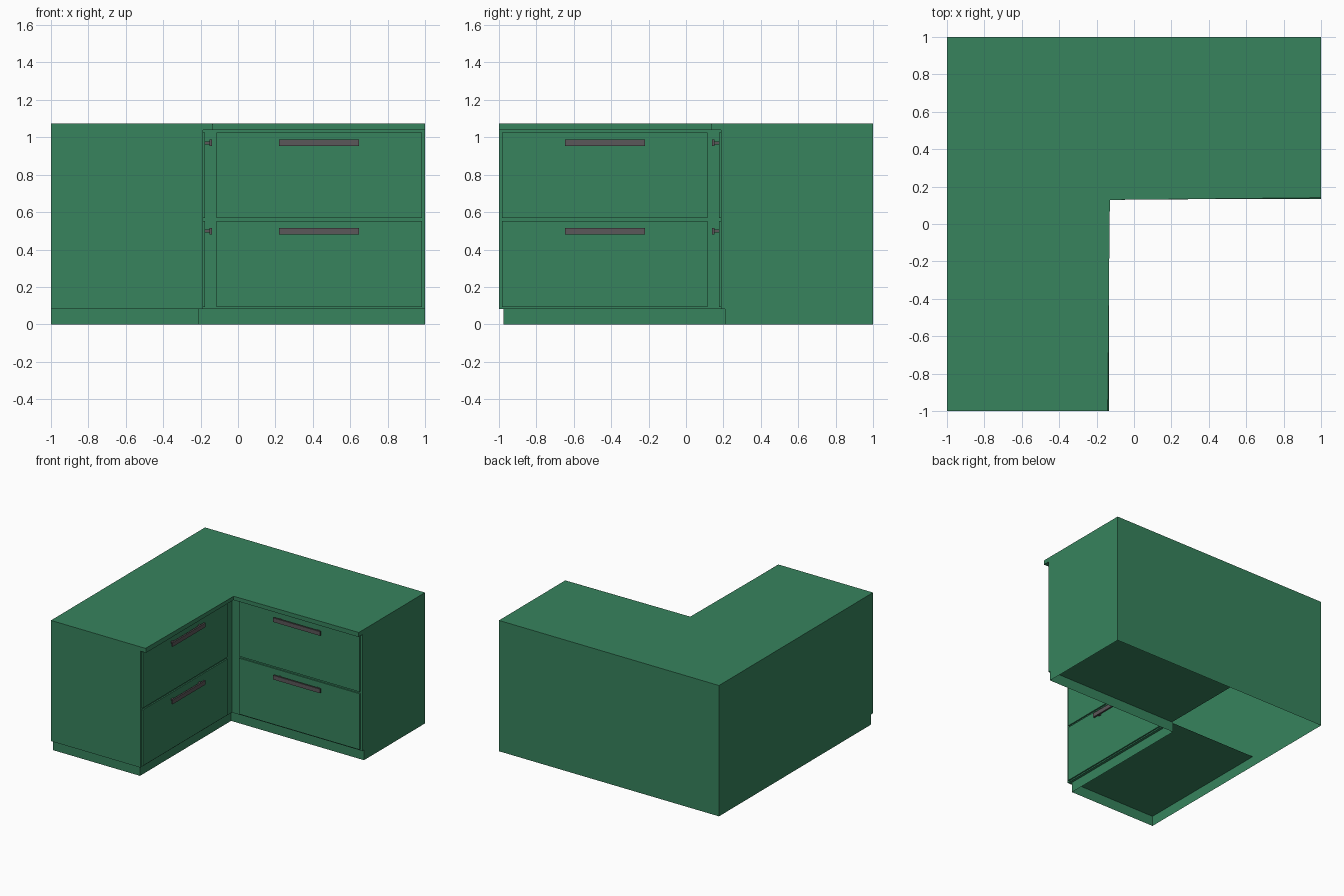
import bpy, bmesh, math
from mathutils import Matrix, Vector

if "Cube" in bpy.data.objects:
    bpy.data.objects.remove(bpy.data.objects["Cube"], do_unlink=True)

KICK, UNDER, TOP = 0.083, 1.04, 1.075     # heights of plinth, counter underside, counter top
FACE, DRAWER, LIP = 0.187, 0.176, 0.135   # distances of carcass, drawers and counter edge
PLINTH = 0.208
# Reflection that turns the rear wing into the side wing
SWAP = Matrix(((0, -1, 0), (-1, 0, 0), (0, 0, 1))).to_4x4()


def material(name, color, roughness):
    mat = bpy.data.materials.new(name)
    mat.use_nodes = True
    bsdf = mat.node_tree.nodes["Principled BSDF"]
    bsdf.inputs["Base Color"].default_value = color
    bsdf.inputs["Roughness"].default_value = roughness
    mat.diffuse_color = color
    return mat


green = material("cabinet green", (0.038, 0.228, 0.11, 1), 0.6)
grey = material("handle grey", (0.105, 0.095, 0.1, 1), 0.5)


def finish(bm, name, mat):
    mesh = bpy.data.meshes.new(name)
    bm.to_mesh(mesh)
    bm.free()
    obj = bpy.data.objects.new(name, mesh)
    obj.data.materials.append(mat)
    bpy.context.collection.objects.link(obj)
    return obj


def add_box(bm, lo, hi):
    lo, hi = Vector(lo), Vector(hi)
    size = Matrix.Diagonal(hi - lo).to_4x4()
    bmesh.ops.create_cube(bm, size=1, matrix=Matrix.Translation((lo + hi) / 2) @ size)


def l_outline(inset, end=-1):
    return [(-1, end), (-inset, end), (-inset, inset), (1, inset), (1, 1), (-1, 1)]


def add_walls(bm, outline, low, high):
    """Open vertical walls around an outline; returns the two rings of vertices."""
    rings = [[bm.verts.new((x, y, z)) for x, y in outline] for z in (low, high)]
    for i in range(len(outline)):
        j = (i + 1) % len(outline)
        bm.faces.new((rings[0][i], rings[0][j], rings[1][j], rings[1][i]))
    return rings


# Hollow carcass
bm = bmesh.new()
add_walls(bm, l_outline(FACE), KICK, UNDER)
finish(bm, "carcass", green)

# Recessed plinth
bm = bmesh.new()
add_walls(bm, l_outline(PLINTH, -0.975), 0, KICK)
finish(bm, "plinth", green)

# Bottom boards under each wing, the corner stays open
for name, x0, x1, y0, y1 in (("rear_bottom", -0.2, 1, FACE, 1),
                             ("side_bottom", -1, -FACE, -1, 0.2)):
    bm = bmesh.new()
    bm.faces.new([bm.verts.new((x, y, KICK))
                  for x, y in ((x0, y0), (x0, y1), (x1, y1), (x1, y0))])
    finish(bm, name, green)

# Countertop with a softened inner edge
bm = bmesh.new()
low, high = add_walls(bm, l_outline(LIP), UNDER, TOP)
bm.faces.new(high)
bm.faces.new(low[::-1])
inner = [bm.edges.get((high[i], high[i + 1])) for i in (1, 2)]
bmesh.ops.bevel(bm, geom=inner, offset=0.006, segments=3, profile=0.5, affect='EDGES')
counter = finish(bm, "countertop", green)
bpy.ops.object.select_all(action='DESELECT')
counter.select_set(True)
bpy.context.view_layer.objects.active = counter
bpy.ops.object.shade_smooth_by_angle(angle=math.radians(40))

# Drawer fronts and handles, two per wing
for wing in ("rear", "side"):
    for level, z0, z1 in (("lower", 0.093, 0.553), ("upper", 0.568, 1.025)):
        front = bmesh.new()
        add_box(front, (-0.115, DRAWER, z0), (0.983, FACE, z1))

        pull = bmesh.new()
        z = z1 - 0.055
        add_box(pull, (0.22, 0.14, z - 0.017), (0.648, 0.153, z + 0.017))
        for x in (0.26, 0.608):
            add_box(pull, (x - 0.01, 0.153, z - 0.008), (x + 0.01, DRAWER, z + 0.008))

        for bm, part, mat in ((front, "drawer", green), (pull, "handle", grey)):
            if wing == "side":
                bm.transform(SWAP)
                bmesh.ops.reverse_faces(bm, faces=bm.faces[:])
            finish(bm, f"{wing}_{level}_{part}", mat)
